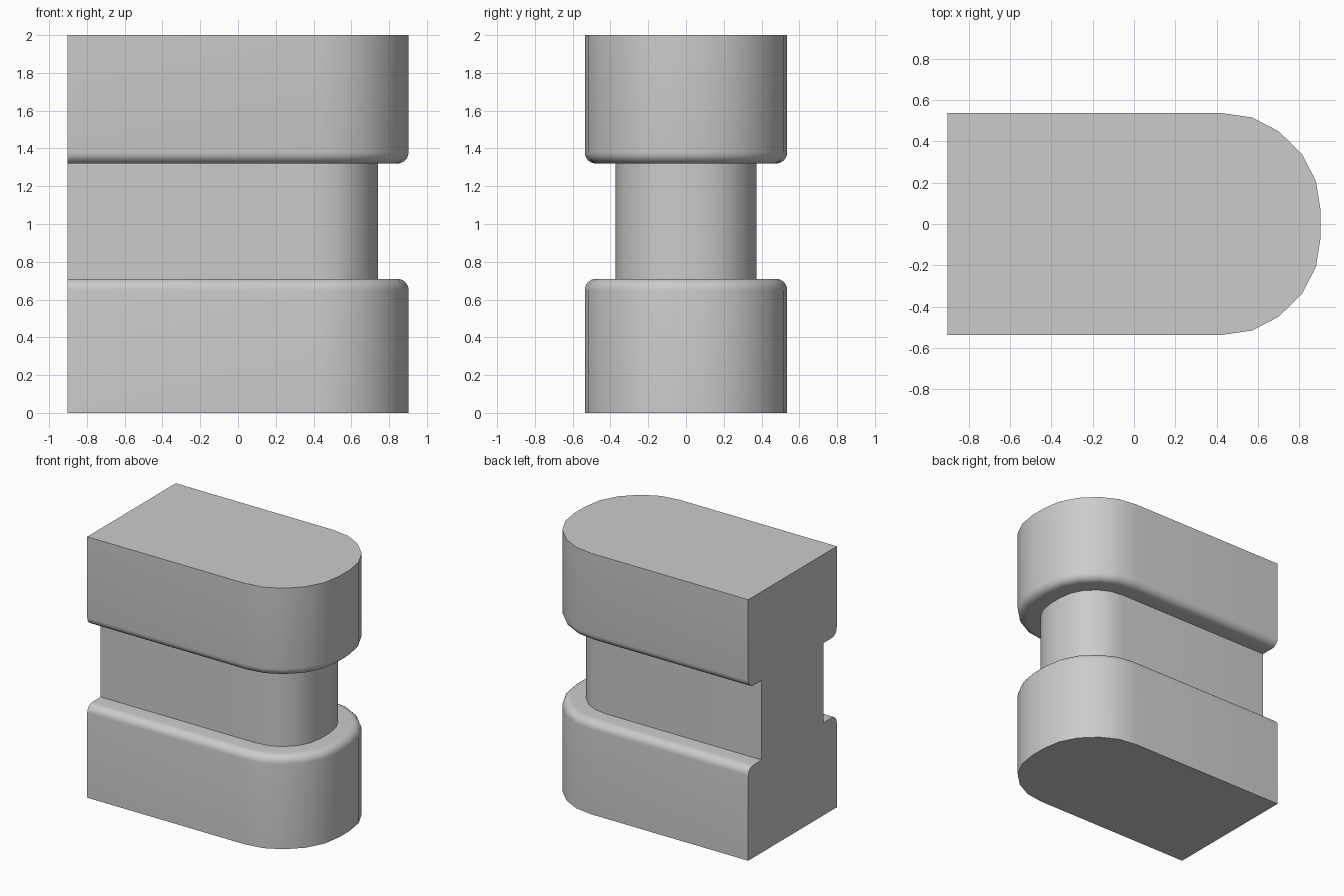
import bpy, bmesh, math
from mathutils import Vector

if "Cube" in bpy.data.objects:
    bpy.data.objects.remove(bpy.data.objects["Cube"])

BACK = -0.903
FILLET, NECK_INSET = 0.06, 0.163
NECK_LOW, NECK_HIGH, TOP = 0.71, 1.32, 2.0

# Rounded-nose plan outline, one half mirrored across y
half = [(0.903, 0.062), (0.88, 0.206), (0.813, 0.337), (0.70, 0.448),
        (0.571, 0.515), (0.426, 0.536), (BACK, 0.536)]
outline = [Vector((x, -y)) for x, y in reversed(half)] + [Vector(p) for p in half]


def inset_outline(d):
    """Offset the open outline inwards, keeping its ends on the flat back."""
    pts = []
    for i, p in enumerate(outline):
        normals = []
        for a, b in ((i - 1, i), (i, i + 1)):
            if a >= 0 and b < len(outline):
                e = (outline[b] - outline[a]).normalized()
                normals.append(Vector((-e.y, e.x)))
        m = sum(normals, Vector((0, 0))).normalized()
        pts.append(p + m * (d / m.dot(normals[0])))
    return pts


# Side profile as (inset, height): lower block, neck, upper block
def fillet(steps=6):
    for k in range(steps + 1):
        t = math.pi / 2 * k / steps
        yield FILLET * (1 - math.cos(t)), FILLET * (1 - math.sin(t))


profile = [(0, 0)]
profile += [(d, NECK_LOW - h) for d, h in fillet()]
profile += [(NECK_INSET, NECK_LOW), (NECK_INSET, NECK_HIGH)]
profile += [(d, NECK_HIGH + h) for d, h in reversed(list(fillet()))]
profile += [(0, TOP)]

# Loft the curved wall, then close bottom, top and flat back
bm = bmesh.new()
rows = [[bm.verts.new((p.x, p.y, z)) for p in inset_outline(d)] for d, z in profile]
for low, high in zip(rows, rows[1:]):
    for i in range(len(outline) - 1):
        bm.faces.new((low[i], low[i + 1], high[i + 1], high[i]))
bm.faces.new(list(reversed(rows[0])))
bm.faces.new(rows[-1])
bm.faces.new([r[-1] for r in rows] + [r[0] for r in reversed(rows)])
bmesh.ops.recalc_face_normals(bm, faces=bm.faces)

mesh = bpy.data.meshes.new("grooved_block")
bm.to_mesh(mesh)
bm.free()
block = bpy.data.objects.new("grooved_block", mesh)
bpy.context.collection.objects.link(block)
bpy.context.view_layer.objects.active = block
block.select_set(True)
bpy.ops.object.shade_smooth_by_angle(angle=math.radians(35))
